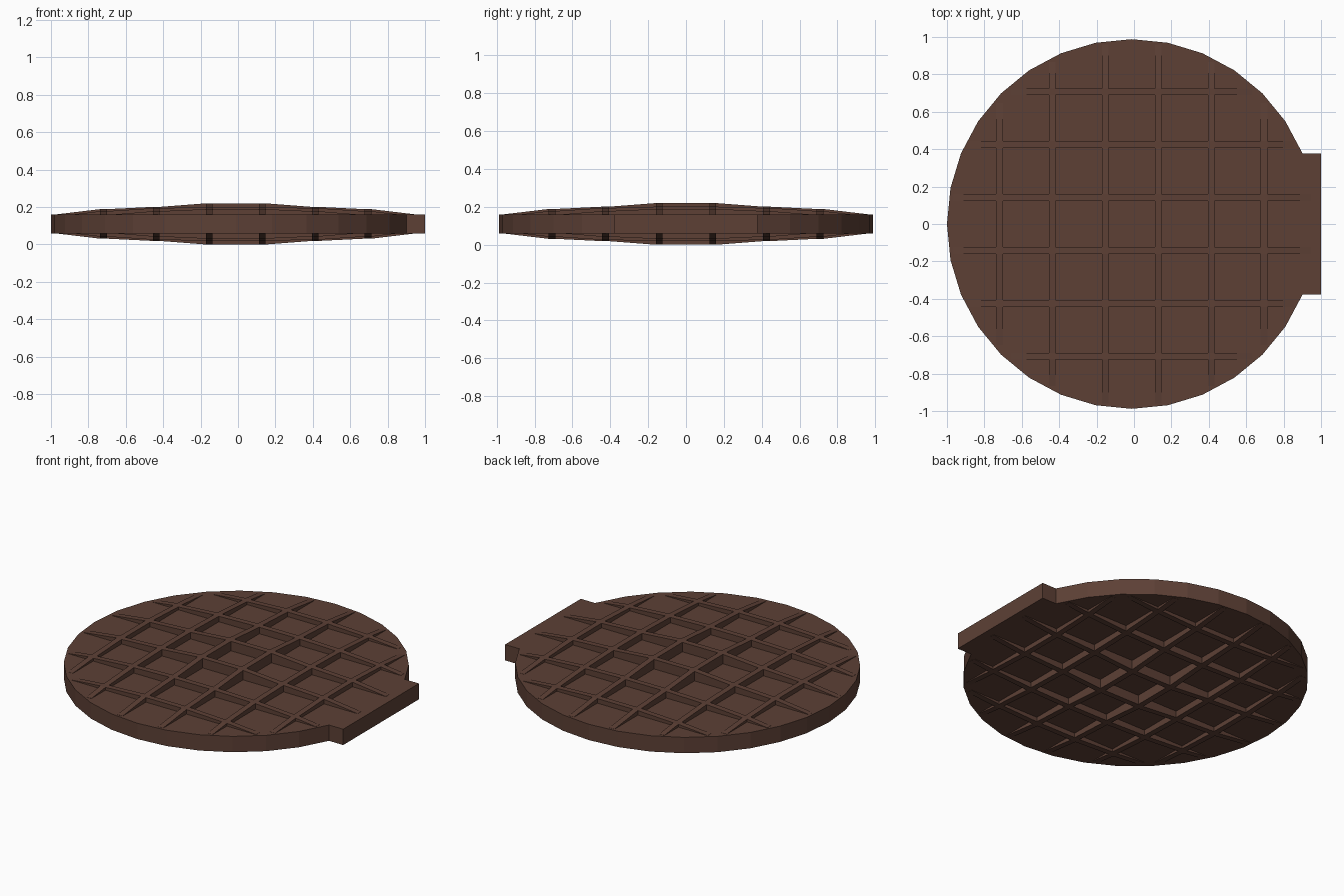
import bpy, bmesh, math

if "Cube" in bpy.data.objects:
    bpy.data.objects.remove(bpy.data.objects["Cube"])

CX, R = -0.012, 0.988            # disc centre in x and radius
Z0, Z1 = 0.06, 0.16              # underside and top of the flat disc
RIB_HALF = 0.018
PITCH = 0.283
STEPS = [(i - 2.5) * PITCH for i in range(6)]   # rib positions from the centre

brown = bpy.data.materials.new("dark brown")
brown.diffuse_color = (0.109, 0.051, 0.036, 1)
brown.use_nodes = True
brown.node_tree.nodes["Principled BSDF"].inputs["Base Color"].default_value = brown.diffuse_color


def extrude_outline(name, pts, vec):
    """Closed prism from an outline of 3D points."""
    bm = bmesh.new()
    a = [bm.verts.new(p) for p in pts]
    b = [bm.verts.new([p[k] + vec[k] for k in range(3)]) for p in pts]
    n = len(pts)
    bm.faces.new(a)
    bm.faces.new(b[::-1])
    for i in range(n):
        bm.faces.new((a[i], b[i], b[(i + 1) % n], a[(i + 1) % n]))
    bmesh.ops.recalc_face_normals(bm, faces=bm.faces)
    me = bpy.data.meshes.new(name)
    bm.to_mesh(me)
    bm.free()
    me.materials.append(brown)
    ob = bpy.data.objects.new(name, me)
    bpy.context.collection.objects.link(ob)
    return ob


def rib_height(r):
    """Rib height above the disc, falling from the middle to the rim."""
    table = [(0.2, 0.06), (0.447, 0.041), (0.72, 0.029), (0.985, 0.001)]
    if r <= table[0][0]:
        return table[0][1]
    for (r0, h0), (r1, h1) in zip(table, table[1:]):
        if r <= r1:
            return h0 + (h1 - h0) * (r - r0) / (r1 - r0)
    return 0.0005


# flat 32-sided disc with a straight tab on the right
outline = []
for i in range(2, 31):
    a = math.tau * i / 32
    outline.append((CX + R * math.cos(a), R * math.sin(a), Z0))
outline += [(1.0, outline[-1][1], Z0), (1.0, outline[0][1], Z0)]
extrude_outline("disc_with_tab", outline, (0, 0, Z1 - Z0))

# crossing ribs, raised on both faces of the disc
for axis in ("x", "y"):
    for n, off in enumerate(STEPS):
        end = math.sqrt(0.972 ** 2 - (abs(off) + RIB_HALF) ** 2)
        prof = [(-end, 0.001)]
        for s in STEPS:
            if abs(s) + RIB_HALF < end:
                h = rib_height(math.hypot(s, off))
                prof += [(s - RIB_HALF, h), (s + RIB_HALF, h)]
        prof.append((end, 0.001))
        side = [(s, Z1 + h) for s, h in prof] + [(s, Z0 - h) for s, h in reversed(prof)]
        if axis == "x":
            pts = [(CX + s, off - RIB_HALF, z) for s, z in side]
            vec = (0, 2 * RIB_HALF, 0)
        else:
            pts = [(CX + off - RIB_HALF, s, z) for s, z in side]
            vec = (2 * RIB_HALF, 0, 0)
        extrude_outline(f"rib_along_{axis}_{n + 1}", pts, vec)
